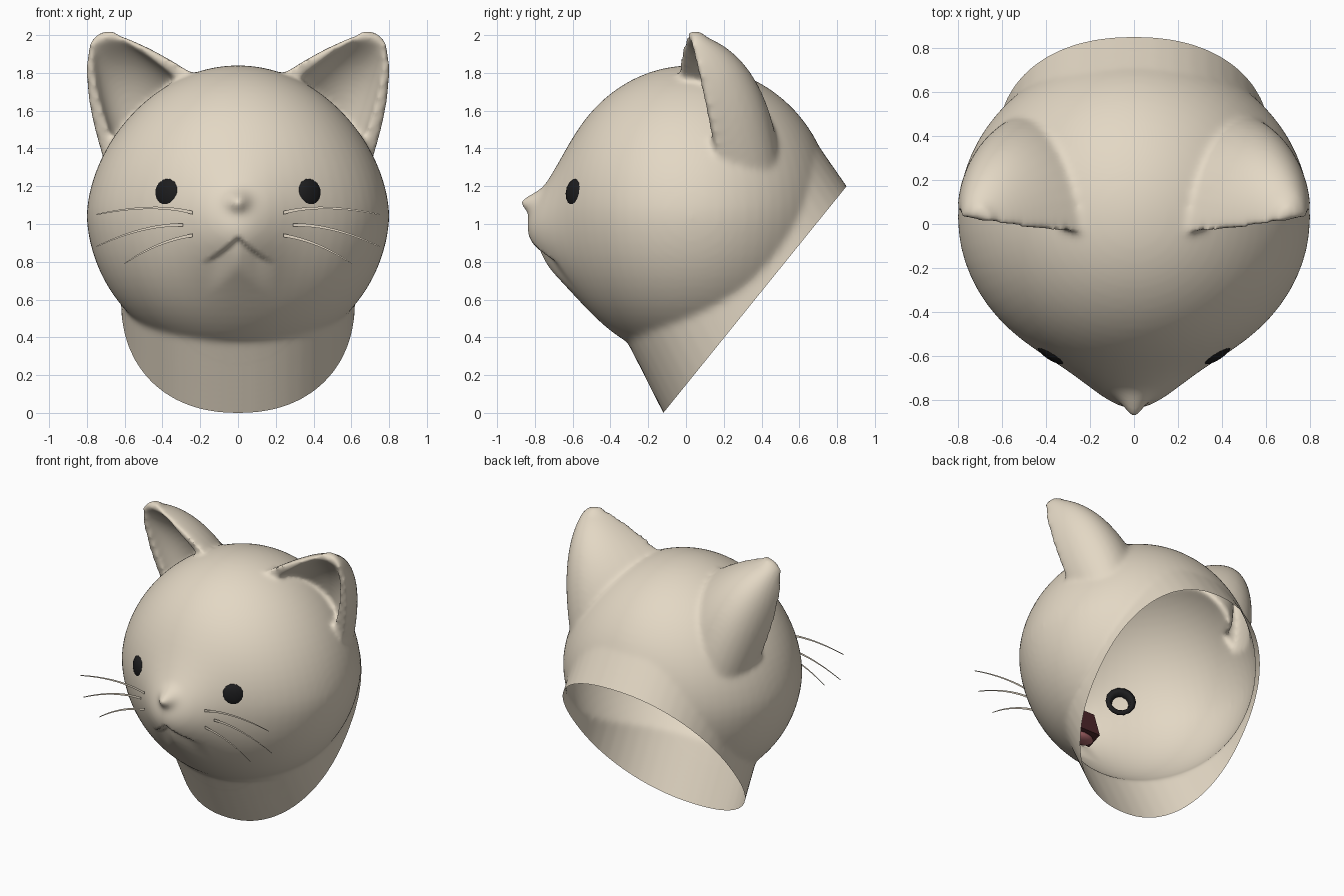
import bpy, bmesh, math
from mathutils import Vector as V
from mathutils.bvhtree import BVHTree

cube = bpy.data.objects.get("Cube")
if cube:
    bpy.data.objects.remove(cube)


def material(name, rgb):
    m = bpy.data.materials.new(name)
    m.use_nodes = True
    m.diffuse_color = (*rgb, 1)
    m.node_tree.nodes["Principled BSDF"].inputs["Base Color"].default_value = (*rgb, 1)
    return m


FUR = material("cream fur", (0.77, 0.685, 0.555))
BLACK = material("eye black", (0.012, 0.012, 0.013))
MAROON = material("mouth maroon", (0.075, 0.02, 0.023))
PINK = material("tongue pink", (0.36, 0.12, 0.13))


def finish(bm, name, mat, smooth=True):
    me = bpy.data.meshes.new(name)
    bm.to_mesh(me)
    bm.free()
    ob = bpy.data.objects.new(name, me)
    bpy.context.collection.objects.link(ob)
    me.materials.append(mat)
    if smooth:
        me.shade_smooth()
    return ob


def loft(bm, rings, caps=True):
    """Skin closed rings of points, optionally capping both ends."""
    rows = [[bm.verts.new(p) for p in ring] for ring in rings]
    n = len(rows[0])
    for a, b in zip(rows, rows[1:]):
        for i in range(n):
            j = (i + 1) % n
            bm.faces.new((a[i], a[j], b[j], b[i]))
    if caps:
        bm.faces.new(rows[0][::-1])
        bm.faces.new(rows[-1])


def bezier(a, b, c, t):
    return V(a) * (1 - t) ** 2 + V(b) * 2 * t * (1 - t) + V(c) * t * t


def power(v, e):
    return math.copysign(abs(v) ** e, v)


def bump(d, width):
    return math.exp(-(d / width) ** 2)


def step(v):
    v = min(max(v, 0), 1)
    return v * v * (3 - 2 * v)


# Skull: a ball with a flatter front, a deep chin and a narrower crown
bm = bmesh.new()
skull = bmesh.ops.create_uvsphere(bm, u_segments=64, v_segments=40, radius=1)["verts"]
for v in skull:
    x, y, z = v.co
    z = 1.08 + z * (0.76 if z > 0 else 0.8)
    taper = 1 - 0.13 * max(0, z - 1.05)
    v.co = (x * 0.803 * taper, 0.03 + y * (0.72 if y < 0 else 0.75), z)

# Neck: a slanted oval tube running out through the opening plane
cut_point = V((0, 0.365, 0.6))
cut_normal = V((0, 0.778, -0.629))
along = V((0, 0.629, 0.778))
drift = V((0, -0.205, 0.345))
rings = []
for t in (-0.4, 0, 0.5, 1):
    ring = []
    for i in range(48):
        a = math.tau * i / 48
        ring.append(cut_point + drift * t
                    + V((0.62 * power(math.cos(a), 0.9), 0, 0))
                    + along * (0.772 - 0.03 * t) * power(math.sin(a), 0.9))
    rings.append(ring)
loft(bm, rings)

# Ears: thick crescent sections narrowing to a rounded tip, cupped at the front
STEPS, ARC = 16, 16
for s in (-1, 1):
    rings = []
    for k in range(STEPS + 1):
        t = k / STEPS
        inner = bezier((0.12, -0.03, 1.72), (0.38, -0.05, 1.9), (0.62, 0.0, 1.995), t)
        outer = bezier((0.66, 0.2, 1.2), (0.86, 0.1, 1.72), (0.78, 0.025, 1.97), t)
        rear = bezier((0.42, 0.48, 1.42), (0.6, 0.41, 1.86), (0.7, 0.12, 1.985), t)
        mid, half = (inner + outer) / 2, (outer - inner) / 2
        back = rear - mid
        cup = back * 0.52 * (1 - t ** 4)
        arc = [math.pi * i / ARC for i in range(ARC + 1)]
        ring = [mid + half * math.cos(a) + back * math.sin(a) for a in arc]
        ring += [mid + half * 0.74 * math.cos(a) + cup * math.sin(a) for a in arc[::-1]]
        rings.append(ring)
    tip = V((0.7, 0.035, 2.03))
    rings.append([p.lerp(tip, 0.5) + V((0, 0, 0.012)) for p in rings[-1]])
    loft(bm, [[V((p.x * s, p.y, p.z)) for p in r] for r in rings])

bmesh.ops.recalc_face_normals(bm, faces=bm.faces)
source = finish(bm, "head_source", FUR)

# Blend skull, neck and ears into a single skin
remesh = source.modifiers.new("blend", "REMESH")
remesh.mode = "VOXEL"
remesh.voxel_size = 0.016
relax = source.modifiers.new("relax", "SMOOTH")
relax.factor = 0.5
relax.iterations = 14
bpy.context.view_layer.update()
skin = bpy.data.meshes.new_from_object(
    source.evaluated_get(bpy.context.evaluated_depsgraph_get()))
bpy.data.objects.remove(source)
bm = bmesh.new()
bm.from_mesh(skin)
bpy.data.meshes.remove(skin)

# Muzzle, nose and mouth crease
for v in bm.verts:
    x, y, z = v.co
    if y > -0.25:
        continue
    push = 0.155 * bump(x, 0.25) * bump(z - 0.96, 0.27)
    push += 0.07 * bump(x, 0.055) * bump(z - 1.12, 0.05)
    lip = 0.81 + 0.13 * max(0, 1 - abs(x) / 0.19) ** 1.4
    below = lip - z
    push -= 0.035 * step(below / 0.025) * step(1 - below / 0.2) * step((0.21 - abs(x)) / 0.13)
    v.co.y -= push

# Open the head along the slanted neckline
bmesh.ops.bisect_plane(bm, geom=bm.verts[:] + bm.edges[:] + bm.faces[:],
                       plane_co=cut_point, plane_no=cut_normal, clear_outer=True)
bm.normal_update()
surface = BVHTree.FromBMesh(bm)
finish(bm, "head", FUR)


def on_face(x, z):
    return surface.ray_cast(V((x, -2, z)), V((0, 1, 0)))[0]


# Eyes: shallow domes whose wide rims reach through the skin
EYE = [(0.001, 0.014), (0.03, 0.012), (0.055, 0.006), (0.071, -0.004),
       (0.09, -0.025), (0.1, -0.05), (0.066, -0.05), (0.055, -0.006)]
for s, side in ((1, "left"), (-1, "right")):
    hit = on_face(s * 0.385, 1.16)
    turn = V((s * 0.55, -0.83, 0.03)).to_track_quat("Z", "Y")
    bm = bmesh.new()
    loft(bm, [[hit + turn @ V((r * math.cos(math.tau * i / 14), r * math.sin(math.tau * i / 14), h))
               for i in range(14)] for r, h in EYE], caps=False)
    bmesh.ops.remove_doubles(bm, verts=bm.verts, dist=0.002)
    bmesh.ops.recalc_face_normals(bm, faces=bm.faces)
    finish(bm, side + "_eye", BLACK)

# Whiskers: flat upright ribbons sweeping out sideways
PATHS = {"upper": ((0.24, 1.06), (0.45, 1.115), (0.75, 1.05)),
         "middle": ((0.29, 0.995), (0.5, 1.0), (0.75, 0.88)),
         "lower": ((0.24, 0.94), (0.43, 0.91), (0.6, 0.79))}
for s, side in ((1, "left"), (-1, "right")):
    for name, path in PATHS.items():
        depth = on_face(s * path[0][0], path[0][1]).y - 0.012
        bm = bmesh.new()
        previous = None
        for k in range(13):
            t = k / 12
            x, z = bezier(*path, t)
            w = 0.009 * (1 - 0.65 * t)
            pair = [bm.verts.new((s * x, depth, z + d)) for d in (-w, w)]
            if previous:
                quad = (previous[0], pair[0], pair[1], previous[1])
                bm.faces.new(quad if s > 0 else quad[::-1])
            previous = pair
        finish(bm, f"{side}_{name}_whisker", FUR, smooth=False)

# Mouth pocket: a tapered wedge reaching back behind the lips
bm = bmesh.new()
loft(bm, [[V((x * w, y, 0.85 + z * w)) for x, z in
           ((-0.14, -0.09), (0.14, -0.09), (0.08, 0.08), (-0.08, 0.08))]
          for y, w in ((-0.62, 1), (-0.48, 0.8))])
bmesh.ops.recalc_face_normals(bm, faces=bm.faces)
finish(bm, "mouth_pocket", MAROON, smooth=False)

# Tongue
bm = bmesh.new()
for v in bmesh.ops.create_uvsphere(bm, u_segments=16, v_segments=10, radius=1)["verts"]:
    v.co = (v.co.x * 0.1, -0.545 + v.co.y * 0.06, 0.745 + v.co.z * 0.035)
finish(bm, "tongue", PINK)
